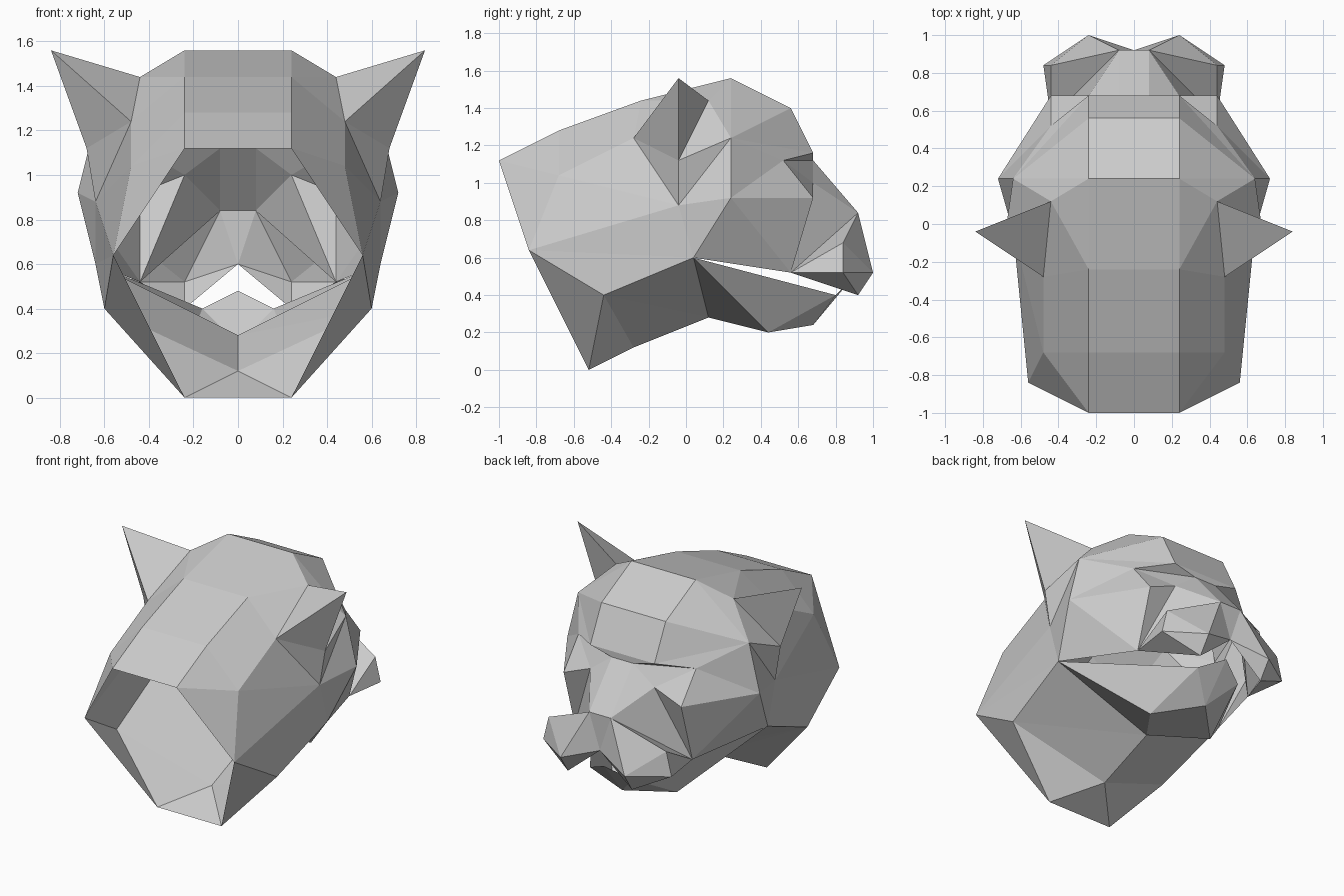
import bpy
import bmesh
from mathutils import Vector

cube = bpy.data.objects.get("Cube")
if cube:
    bpy.data.objects.remove(cube)

UNIT = 0.04  # modelling grid step

grey = bpy.data.materials.new("plain_grey")
grey.use_nodes = True
grey.diffuse_color = (0.6, 0.6, 0.6, 1)
grey.node_tree.nodes["Principled BSDF"].inputs["Base Color"].default_value = (0.6, 0.6, 0.6, 1)

# Landmarks on the left half, in grid steps
neck = dict(rim_top=(6, -25, 28), rim_side=(14, -21, 16), rim_low=(6, -13, 0),
            neck_side=(15, -11, 10), neck_mid=(0, -7, 3), throat=(0, 3, 7))
skull = dict(nape=(6, -17, 32), crown=(6, -6, 36), top=(6, 6, 39), forehead=(6, 14, 35),
             brow=(6, 17, 29), nape_side=(12, -17, 26), temple=(16, 6, 31), cheek=(18, 6, 23),
             brow_side=(11, 13, 28), bridge=(2, 17, 28), eye_in=(6, 17, 25), eye_out=(11, 17, 23))
ear = dict(ear_back=(12, -7, 31), ear_low=(16, -1, 22), ear_fold=(17, -1, 28),
           ear_tip=(21, -1, 39), ear_in=(11, 3, 36))
snout = dict(lip_back=(11, 14, 13), nose_top=(2, 23, 21), nose_mid=(0, 23, 15),
             nose_tip=(6, 25, 13), lip_low=(6, 23, 10), lip_side=(12, 21, 13), pad_top=(11, 21, 17))
jaw = dict(mouth=(16, 1, 15), jaw_low=(6, 11, 5), chin=(0, 17, 6),
           jaw_lip=(4, 20, 10), jaw_tip=(0, 22, 12))
points = {**neck, **skull, **ear, **snout, **jaw}


def spot(name, side):
    """Position of a landmark; a trailing ~ means its mirror twin."""
    if name.endswith("~"):
        name, side = name[:-1], -side
    x, y, z = points[name]
    return (x * side * UNIT, y * UNIT, z * UNIT)


def build(name, centre, panels):
    """Build a faceted shell from named panels, mirrored and facing away from centre."""
    bm = bmesh.new()
    verts = {}
    for panel in panels:
        corners = panel.split()
        crosses_middle = any(c.endswith("~") for c in corners)
        for side in (1,) if crosses_middle else (1, -1):
            ring = []
            for corner in corners:
                place = spot(corner, side)
                if place not in verts:
                    verts[place] = bm.verts.new(place)
                ring.append(verts[place])
            face = bm.faces.new(ring)
            face.normal_update()
            away = Vector((centre[0] * side, centre[1], centre[2]))
            if face.normal.dot(face.calc_center_median() - away) < 0:
                face.normal_flip()
    mesh = bpy.data.meshes.new(name)
    bm.to_mesh(mesh)
    bm.free()
    mesh.materials.append(grey)
    bpy.context.collection.objects.link(bpy.data.objects.new(name, mesh))


# Crown, forehead, neck sides and cheeks
build("skull", (0, -0.1, 0.8), [
    "rim_top rim_top~ nape~ nape",
    "nape nape~ crown~ crown",
    "crown crown~ top~ top",
    "top top~ forehead~ forehead",
    "forehead forehead~ brow~ brow",
    "rim_top nape_side nape",
    "rim_top rim_side nape_side",
    "nape nape_side ear_back crown",
    "crown ear_back ear_in",
    "crown ear_in top",
    "nape_side rim_side ear_low",
    "nape_side ear_low ear_back",
    "rim_side neck_side mouth",
    "rim_side mouth ear_low",
    "ear_low mouth cheek",
    "top ear_in temple",
    "top temple forehead",
    "forehead temple brow",
    "ear_in temple ear_fold",
    "ear_fold temple ear_low",
    "ear_low temple cheek",
])

# Brow ridge, eye sockets and the face below them
build("face", (0, 0.2, 0.85), [
    "brow brow~ bridge~ bridge",
    "brow brow_side bridge",
    "brow temple brow_side",
    "temple cheek brow_side",
    "cheek eye_out brow_side",
    "bridge eye_in brow_side",
    "eye_in eye_out brow_side",
    "cheek lip_back eye_out",
    "cheek mouth lip_back",
    "eye_in eye_out lip_back",
])

# Pointed ears
build("ears", (0.5, -0.06, 1.2), [
    "ear_tip ear_in ear_fold",
    "ear_tip ear_in ear_back",
    "ear_tip ear_back ear_fold",
    "ear_back ear_low ear_fold",
])

# Snout with nose and lip pads
build("snout", (0, 0.75, 0.65), [
    "bridge bridge~ nose_top~ nose_top",
    "bridge eye_in nose_top",
    "eye_in lip_back nose_top",
    "nose_top nose_top~ nose_mid",
    "nose_top pad_top lip_back",
    "nose_top pad_top nose_tip",
    "nose_top nose_tip nose_mid",
    "pad_top lip_side nose_tip",
    "nose_tip lip_side lip_low",
    "nose_mid nose_tip lip_low",
    "lip_back lip_side pad_top",
    "lip_back lip_low lip_side",
])

# Throat below the mouth, open at the neck
build("throat", (0, -0.2, 0.6), [
    "rim_side rim_low neck_side",
    "rim_low neck_mid neck_side",
    "rim_low rim_low~ neck_mid",
    "neck_side neck_mid throat",
    "neck_side throat mouth",
])

# Open lower jaw
build("lower_jaw", (0, 0.45, 0.42), [
    "mouth throat jaw_low",
    "mouth jaw_low jaw_lip",
    "jaw_low chin jaw_lip",
    "throat jaw_low chin jaw_low~",
    "jaw_lip chin jaw_tip",
])
